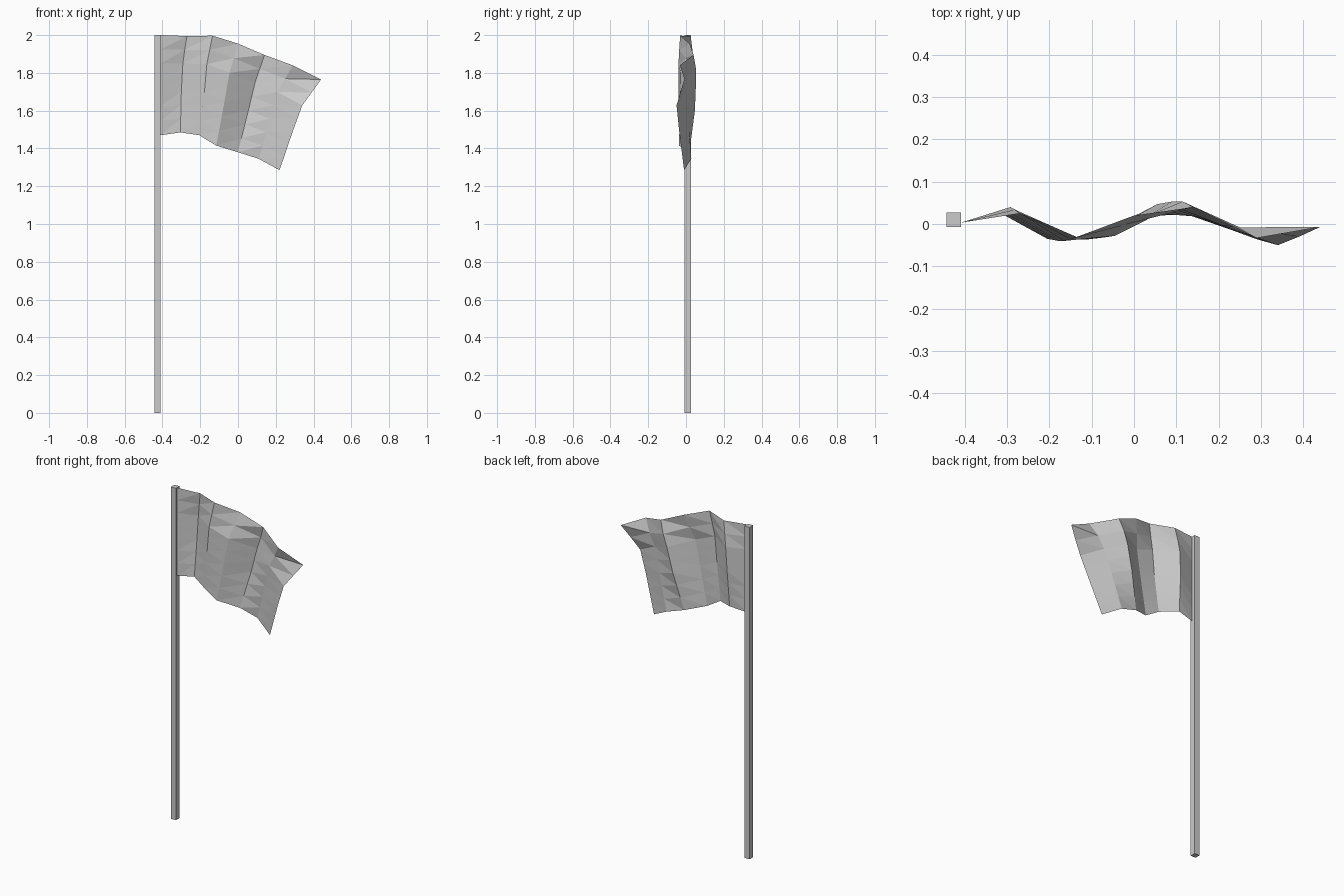
import bpy, bmesh

ROWS = 7
KEYS = (0, 1, 2, 4, 7)   # rows at which the folds are described


def sample(values, row):
    """Linear interpolation of fold values between key rows."""
    for i in range(len(KEYS) - 1):
        a, b = KEYS[i], KEYS[i + 1]
        if row <= b:
            t = (row - a) / (b - a)
            return values[i] * (1 - t) + values[i + 1] * t


def finish(bm, name):
    mesh = bpy.data.meshes.new(name)
    bm.to_mesh(mesh)
    bm.free()
    obj = bpy.data.objects.new(name, mesh)
    bpy.context.collection.objects.link(obj)
    return obj


# Square pole
bm = bmesh.new()
bmesh.ops.create_cube(bm, size=1)
for v in bm.verts:
    v.co = (-0.426 + v.co.x * 0.034, 0.01 + v.co.y * 0.034, 1 + v.co.z * 2)
finish(bm, "pole")

# Waving cloth: each column has top z, bottom z, x and y at the key rows
columns = [
    (2.00, 1.47, (-0.41, -0.41, -0.41, -0.41, -0.41), (0.003, 0.003, 0.003, 0.003, 0.003)),
    (1.995, 1.485, (-0.27, -0.282, -0.292, -0.30, -0.305), (0.025, 0.034, 0.04, 0.037, 0.02)),
    (1.997, 1.47, (-0.135, -0.15, -0.165, -0.178, -0.205), (-0.031, -0.036, -0.04, -0.04, -0.035)),
    (1.955, 1.415, (0.0, -0.022, -0.045, -0.072, -0.115), (0.02, -0.002, -0.028, -0.032, -0.037)),
    (1.895, 1.38, (0.14, 0.115, 0.09, 0.055, 0.0), (0.04, 0.053, 0.053, 0.047, 0.018)),
    (1.84, 1.345, (0.29, 0.25, 0.21, 0.17, 0.11), (-0.033, -0.008, -0.004, 0.012, 0.028)),
    (1.765, 1.285, (0.44, 0.39, 0.34, 0.29, 0.22), (-0.007, -0.03, -0.05, -0.036, -0.01)),
]

bm = bmesh.new()
grid = []
for top, bottom, xs, ys in columns:
    grid.append([bm.verts.new((sample(xs, r), sample(ys, r),
                               top + (bottom - top) * r / ROWS))
                 for r in range(ROWS + 1)])
for left, right in zip(grid, grid[1:]):
    for r in range(ROWS):
        bm.faces.new((left[r], left[r + 1], right[r]))
        bm.faces.new((left[r + 1], right[r + 1], right[r]))
finish(bm, "flag_cloth")
